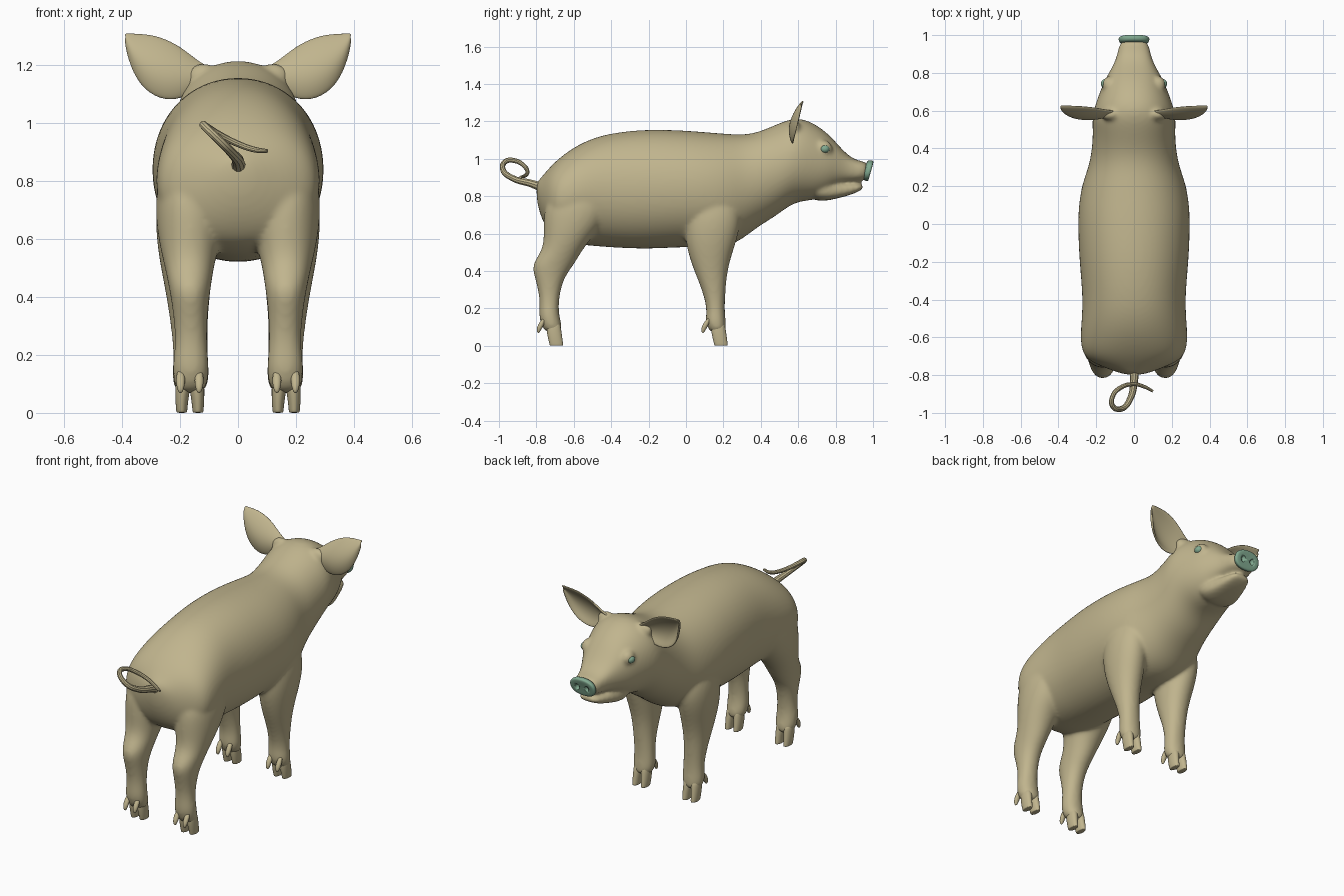
import bpy, bmesh, math
from mathutils import Matrix, Vector

cube = bpy.data.objects.get("Cube")
if cube:
    bpy.data.objects.remove(cube, do_unlink=True)


def material(name, rgb):
    m = bpy.data.materials.new(name)
    m.use_nodes = True
    m.diffuse_color = (*rgb, 1)
    bsdf = m.node_tree.nodes["Principled BSDF"]
    bsdf.inputs["Base Color"].default_value = (*rgb, 1)
    bsdf.inputs["Roughness"].default_value = 0.7
    return m


SKIN = material("tan skin", (0.53, 0.46, 0.27))
GREEN = material("grey green", (0.22, 0.40, 0.28))


def finish(name, bm, mat):
    bmesh.ops.recalc_face_normals(bm, faces=bm.faces)
    for f in bm.faces:
        f.smooth = True
    mesh = bpy.data.meshes.new(name)
    bm.to_mesh(mesh)
    bm.free()
    mesh.materials.append(mat)
    obj = bpy.data.objects.new(name, mesh)
    bpy.context.collection.objects.link(obj)
    return obj


def subdivide(obj, levels):
    obj.modifiers.new("subdivide", "SUBSURF").levels = levels
    obj.modifiers["subdivide"].render_levels = levels


def tube(bm, place, rows, sides=20):
    """Loft rounded sections; each row is (station, a0, a1, b0, b1[, squareness])."""
    rings = []
    for t, a0, a1, b0, b1, *power in rows:
        e = 2 / (power[0] if power else 2.1)
        ring = []
        for i in range(sides):
            ang = math.tau * i / sides
            c, s = math.cos(ang), math.sin(ang)
            a = (a0 + a1) / 2 + (a1 - a0) / 2 * math.copysign(abs(c) ** e, c)
            b = (b0 + b1) / 2 + (b1 - b0) / 2 * math.copysign(abs(s) ** e, s)
            ring.append(bm.verts.new(place(t, a, b)))
        rings.append(ring)
    for r, q in zip(rings, rings[1:]):
        for i in range(sides):
            j = (i + 1) % sides
            bm.faces.new((r[i], r[j], q[j], q[i]))
    bm.faces.new(rings[0])
    bm.faces.new(rings[-1])


def ball(bm, centre, size, segments=16):
    m = Matrix.Translation(centre) @ Matrix.Diagonal((*size, 1))
    bmesh.ops.create_uvsphere(bm, u_segments=segments, v_segments=segments // 2, radius=1, matrix=m)


def along_y(y, x, z):
    return (x, y, z)


def upright(side):
    return lambda z, x, y: (side * x, y, z)


# Trunk, neck and upper head: y, half width, bottom, top, squareness
trunk = [
    (-.80, .04, .78, .875, 2), (-.775, .12, .68, .90, 2), (-.73, .235, .60, .955, 2.2),
    (-.68, .28, .565, 1.005, 2.2), (-.60, .288, .54, 1.065, 2.1), (-.50, .28, .53, 1.115, 2.1),
    (-.38, .275, .52, 1.145, 2.1), (-.20, .293, .512, 1.163, 2.1), (0, .302, .525, 1.155, 2.1),
    (.12, .295, .52, 1.145, 2.1), (.22, .275, .525, 1.137, 2.1), (.30, .245, .565, 1.132, 2.1),
    (.38, .227, .63, 1.142, 2.1), (.48, .22, .69, 1.185, 2.1), (.55, .225, .745, 1.213, 2.1),
    (.61, .215, .77, 1.22, 2.1), (.68, .19, .775, 1.195, 2.1), (.75, .163, .80, 1.145, 2.1),
    (.80, .135, .845, 1.092, 2.3), (.86, .10, .873, 1.022, 2.6), (.92, .085, .878, .987, 2.6),
    (.98, .072, .89, .985, 2.4)]
jaw = [
    (.66, .12, .775, .94, 2.2), (.74, .12, .772, .885, 2.6), (.80, .10, .785, .872, 3),
    (.87, .08, .803, .868, 3), (.915, .066, .82, .866, 3), (.95, .045, .84, .862, 2.5)]

# Legs: z, inner x, outer x, back y, front y
rear_leg = [
    (.88, .10, .24, -.66, -.44), (.78, .05, .285, -.755, -.38), (.66, .04, .285, -.765, -.43),
    (.57, .065, .27, -.76, -.51), (.50, .083, .253, -.775, -.56), (.43, .093, .238, -.83, -.60),
    (.36, .103, .226, -.807, -.655), (.25, .108, .215, -.78, -.68), (.17, .10, .226, -.787, -.68),
    (.12, .10, .224, -.78, -.665), (.065, .115, .215, -.75, -.66)]
front_leg = [
    (.85, .12, .24, .04, .24), (.72, .09, .285, 0, .30), (.60, .085, .283, -.01, .285),
    (.50, .085, .267, .008, .25), (.40, .097, .247, .042, .222), (.30, .105, .232, .085, .212),
    (.20, .103, .222, .112, .207), (.14, .098, .228, .103, .212), (.11, .10, .226, .11, .214),
    (.065, .115, .215, .13, .215)]

bm = bmesh.new()
tube(bm, along_y, [(y, -w, w, lo, hi, n) for y, w, lo, hi, n in trunk])
tube(bm, along_y, [(y, -w, w, lo, hi, n) for y, w, lo, hi, n in jaw])
for side in (-1, 1):
    tube(bm, upright(side), rear_leg)
    tube(bm, upright(side), front_leg)
    ball(bm, (side * .13, .735, 1.055), (.04, .05, .045))   # eye socket
    ball(bm, (side * .12, .58, 1.16), (.06, .035, .045))    # ear root
body = finish("body", bm, SKIN)
subdivide(body, 2)
remesh = body.modifiers.new("blend parts", "REMESH")
remesh.mode = "VOXEL"
remesh.voxel_size = 0.01
remesh.use_smooth_shade = True
soften = body.modifiers.new("soften", "SMOOTH")
soften.factor = 0.5
soften.iterations = 10

# Cloven hooves with dewclaws behind
bm = bmesh.new()
for side in (-1, 1):
    for y in (-.695, .185):
        for x, splay in ((.142, -.004), (.190, .004)):
            tube(bm, upright(side), [
                (z, x + splay * k - w, x + splay * k + w, y + b, y + f)
                for z, k, w, b, f in ((.13, 0, .024, -.05, .02), (.09, 0, .028, -.055, .03),
                                      (.04, 1, .023, -.045, .036), (.004, 1, .02, -.036, .041),
                                      (0, 1, .018, -.034, .04))], 10)
            tube(bm, upright(side), [
                (z, x + 2 * splay - w, x + 2 * splay + w, y + b - w, y + b + w)
                for z, w, b in ((.15, .012, -.06), (.11, .019, -.082),
                                (.08, .012, -.094), (.068, .005, -.094))], 8)
subdivide(finish("hooves", bm, SKIN), 2)

# Cupped ears: upper edge x, z and lower edge x, z from root to tip
edges = [
    (.09, 1.185, .09, 1.14), (.14, 1.212, .13, 1.12), (.20, 1.265, .18, 1.087),
    (.27, 1.298, .25, 1.072), (.32, 1.306, .325, 1.11), (.365, 1.307, .37, 1.19),
    (.39, 1.307, .388, 1.285)]
bm = bmesh.new()
grid = []
for ux, uz, lx, lz in edges:
    row = []
    for i in range(7):
        t = i / 6
        x, z = ux + (lx - ux) * t, uz + (lz - uz) * t
        cup = .16 * (uz - lz) + .005
        y = .572 + (z - 1.08) * .24 - cup * (1 - (2 * t - 1) ** 2)
        row.append(bm.verts.new((x, y, z)))
    grid.append(row)
for r, q in zip(grid, grid[1:]):
    for i in range(6):
        bm.faces.new((r[i], r[i + 1], q[i + 1], q[i]))
ears = finish("ears", bm, SKIN)
ears.modifiers.new("mirror", "MIRROR").use_mirror_merge = False
thick = ears.modifiers.new("thickness", "SOLIDIFY")
thick.thickness = 0.012
thick.offset = 0
subdivide(ears, 2)

# Eyes
bm = bmesh.new()
ball(bm, (.152, .742, 1.052), (.023, .026, .022))
eyes = finish("eyes", bm, GREEN)
eyes.modifiers.new("mirror", "MIRROR").use_mirror_merge = False

# Snout disc, tilted slightly down, with two hollow nostrils
tilt = Matrix.Translation((0, .977, .936)) @ Vector((0, 1, -.28)).to_track_quat("Z", "Y").to_matrix().to_4x4()
bm = bmesh.new()
tube(bm, lambda t, x, z: tilt @ Vector((x, z, t)), [
    (t, -w, w, -h, h, 2.3) for t, w, h in ((-.025, .066, .047), (-.012, .08, .056), (.004, .083, .058),
                                           (.012, .079, .055), (.013, .06, .04), (.011, .02, .015))], 32)
snout = finish("snout_disc", bm, GREEN)
bm = bmesh.new()
for side in (-1, 1):
    ball(bm, tilt @ Vector((side * .031, 0, .012)), (.014, .016, .019))
holes = finish("nostril_cutter", bm, GREEN)
holes.hide_render = True
holes.hide_viewport = True
subdivide(snout, 1)
cut = snout.modifiers.new("nostrils", "BOOLEAN")
cut.operation = "DIFFERENCE"
cut.object = holes

# Curly tail
path = [
    (0, -.75, .84, .028), (0, -.83, .868, .021), (-.018, -.92, .893, .017), (-.065, -.978, .94, .015),
    (-.115, -.96, .988, .014), (-.112, -.91, .988, .013), (-.07, -.866, .962, .012),
    (0, -.848, .927, .011), (.055, -.862, .908, .010), (.1, -.885, .902, .007)]
curve = bpy.data.curves.new("tail", "CURVE")
curve.dimensions = "3D"
curve.bevel_depth = 1
curve.bevel_resolution = 3
curve.use_fill_caps = True
spline = curve.splines.new("BEZIER")
spline.bezier_points.add(len(path) - 1)
for p, (x, y, z, r) in zip(spline.bezier_points, path):
    p.co = (x, y, z)
    p.radius = r
    p.handle_left_type = p.handle_right_type = "AUTO"
curve.materials.append(SKIN)
tail = bpy.data.objects.new("tail", curve)
bpy.context.collection.objects.link(tail)
bpy.ops.object.select_all(action="DESELECT")
tail.select_set(True)
bpy.context.view_layer.objects.active = tail
bpy.ops.object.convert(target="MESH")
bpy.ops.object.shade_smooth_by_angle()
